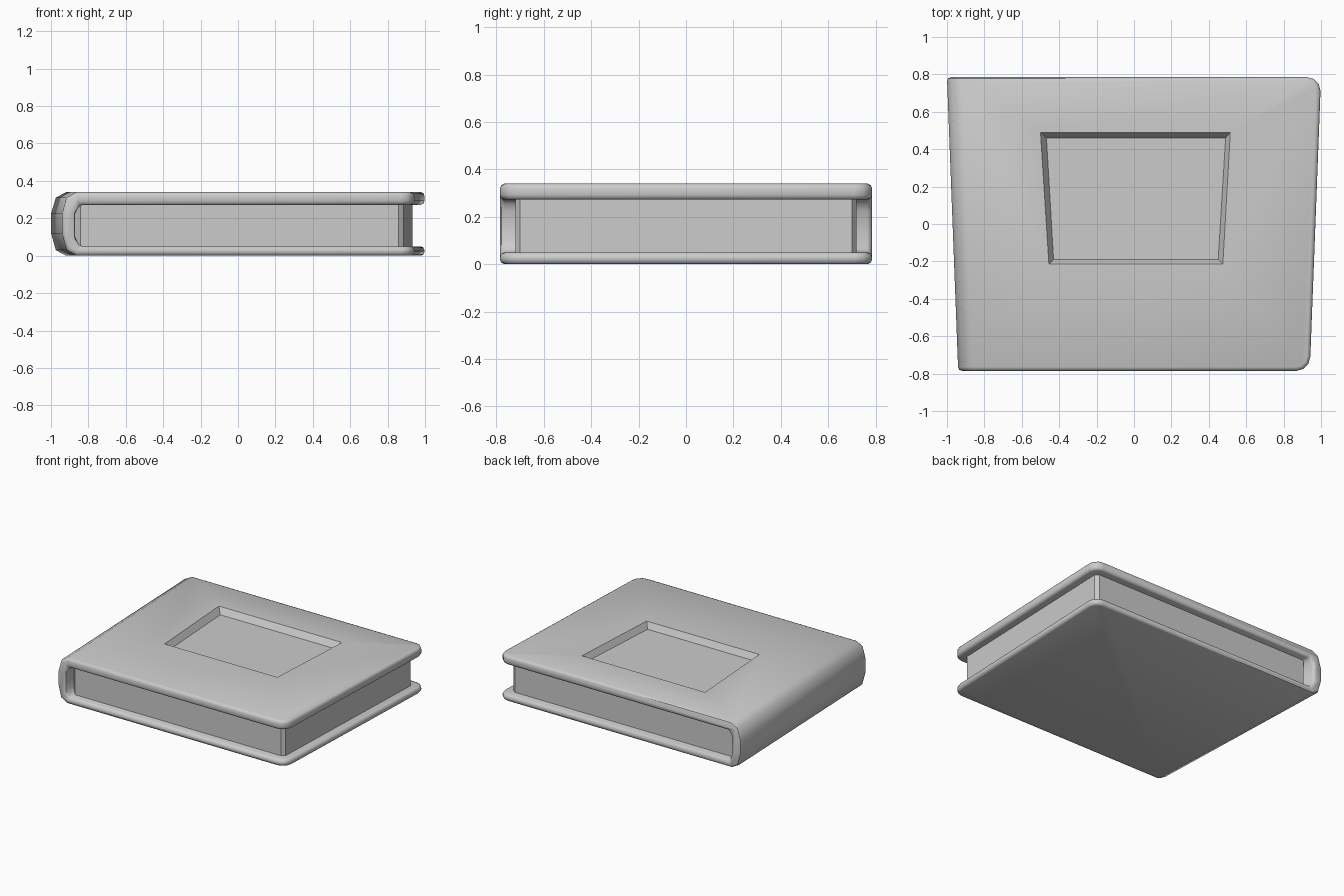
import bpy, bmesh
from math import radians

if "Cube" in bpy.data.objects:
    bpy.data.objects.remove(bpy.data.objects["Cube"])


def taper(x, y):
    # the book is slightly narrower toward the front
    return x * (0.97 + 0.0382 * y)


def finish(bm, name, smooth=45):
    bmesh.ops.recalc_face_normals(bm, faces=bm.faces)
    me = bpy.data.meshes.new(name)
    bm.to_mesh(me)
    bm.free()
    ob = bpy.data.objects.new(name, me)
    bpy.context.collection.objects.link(ob)
    bpy.ops.object.select_all(action='DESELECT')
    ob.select_set(True)
    bpy.context.view_layer.objects.active = ob
    if smooth:
        bpy.ops.object.shade_smooth_by_angle(angle=radians(smooth))
    return ob


def extrude(bm, points, vec):
    f = bm.faces.new([bm.verts.new(p) for p in points])
    r = bmesh.ops.extrude_face_region(bm, geom=[f])
    vs = [g for g in r['geom'] if isinstance(g, bmesh.types.BMVert)]
    bmesh.ops.translate(bm, verts=vs, vec=vec)
    bmesh.ops.recalc_face_normals(bm, faces=bm.faces)


# cover: C-shaped profile swept along y
D = 0.785
profile = [(1, 0), (-0.92, 0), (-0.975, 0.03), (-1, 0.12), (-1, 0.225),
           (-0.975, 0.31), (-0.92, 0.34), (1, 0.34), (1, 0.272), (-0.9, 0.272),
           (-0.925, 0.225), (-0.925, 0.1), (-0.9, 0.05), (1, 0.05)]
bm = bmesh.new()
extrude(bm, [(x, -D, z) for x, z in profile], (0, 2 * D, 0))

# rounded fore-edge corners
corners = [e for e in bm.edges
           if all(v.co.x > 0.99 for v in e.verts)
           and abs(e.verts[0].co.y - e.verts[1].co.y) < 0.01]
bmesh.ops.bevel(bm, geom=corners, offset=0.075, segments=3, profile=0.5, affect='EDGES')

# softened rim
bm.normal_update()
rim = [e for e in bm.edges if e.calc_face_angle(0) > radians(50)
       and (all(abs(v.co.y) > D - 0.001 for v in e.verts)
            or all(v.co.x > 0.9 for v in e.verts))]
bmesh.ops.bevel(bm, geom=rim, offset=0.02, segments=2, profile=0.5, affect='EDGES')
for v in bm.verts:
    v.co.x = taper(v.co.x, v.co.y)
cover = finish(bm, "cover", 0)

# recessed panel with sloped walls, cut into the front cover
bm = bmesh.new()
top = [(-0.50, 0.49), (0.515, 0.49), (0.475, -0.215), (-0.455, -0.215)]
floor = [(-0.468, 0.46), (0.49, 0.46), (0.45, -0.19), (-0.43, -0.19)]
ground = [bm.verts.new((x, y, 0.295)) for x, y in floor]
lip = [bm.verts.new((x, y, 0.34)) for x, y in top]
cap = [bm.verts.new((x, y, 0.45)) for x, y in top]
bm.faces.new(ground)
bm.faces.new(cap)
for lo, hi in ((ground, lip), (lip, cap)):
    for i in range(4):
        j = (i + 1) % 4
        bm.faces.new((lo[i], lo[j], hi[j], hi[i]))
cutter = finish(bm, "panel_cutter", 0)
cutter.hide_render = True

mod = cover.modifiers.new("panel", 'BOOLEAN')
mod.operation = 'DIFFERENCE'
mod.solver = 'EXACT'
mod.object = cutter
bpy.ops.object.select_all(action='DESELECT')
cover.select_set(True)
bpy.context.view_layer.objects.active = cover
bpy.ops.object.modifier_apply(modifier=mod.name)
bpy.data.objects.remove(cutter)
bpy.ops.object.shade_smooth_by_angle(angle=radians(45))

# page block with chamfered corners
half = [(-0.94, -0.67), (-0.893, -0.72), (0.91, -0.72), (0.937, -0.70)]
plan = half + [(x, -y) for x, y in reversed(half)]
bm = bmesh.new()
extrude(bm, [(taper(x, y), y, 0.045) for x, y in plan], (0, 0, 0.232))
finish(bm, "pages", 30)
